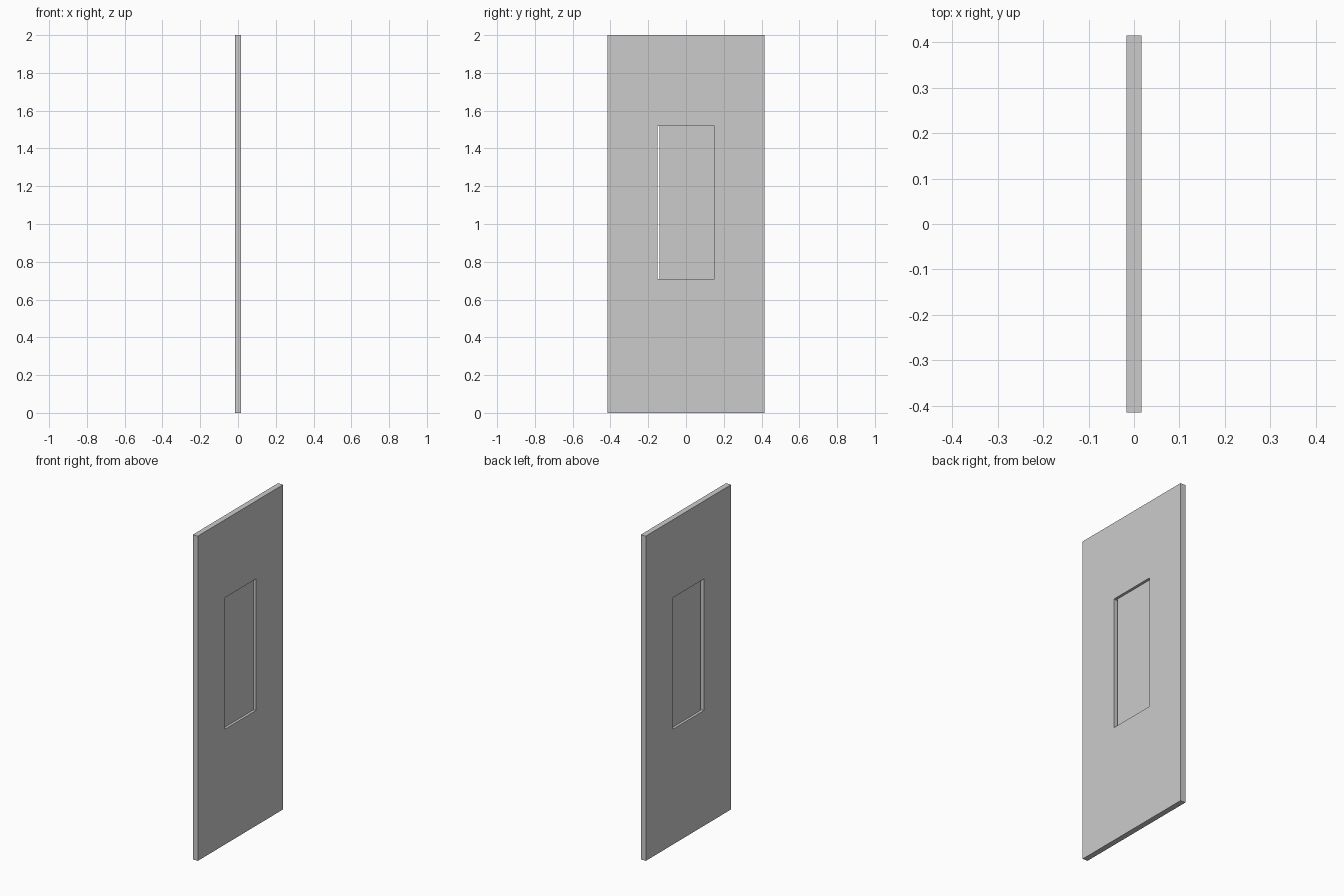
import bpy
import bmesh

if "Cube" in bpy.data.objects:
    bpy.data.objects.remove(bpy.data.objects["Cube"])

HALF_T = 0.017                       # half door thickness
OUTER = (-0.415, 0.415, 0.0, 2.0)    # y min, y max, z min, z max
OPENING = (-0.151, 0.151, 0.71, 1.52)
PANE = (-0.14, 0.151, 0.71, 1.52)    # narrow gap along one side


def rect(bm, bounds, x):
    y0, y1, z0, z1 = bounds
    return [bm.verts.new((x, y, z)) for y, z in ((y0, z0), (y1, z0), (y1, z1), (y0, z1))]


def finish(bm, name):
    bmesh.ops.recalc_face_normals(bm, faces=bm.faces[:])
    mesh = bpy.data.meshes.new(name)
    bm.to_mesh(mesh)
    bm.free()
    obj = bpy.data.objects.new(name, mesh)
    bpy.context.collection.objects.link(obj)
    return obj


# Door leaf: a flat slab with a rectangular window opening
bm = bmesh.new()
loops = [rect(bm, OUTER, -HALF_T), rect(bm, OUTER, HALF_T),
         rect(bm, OPENING, HALF_T), rect(bm, OPENING, -HALF_T)]
for k in range(4):
    a, b = loops[k], loops[(k + 1) % 4]
    for i in range(4):
        j = (i + 1) % 4
        bm.faces.new((a[i], a[j], b[j], b[i]))
finish(bm, "door_leaf")

# Thin window pane halfway through the opening
bm = bmesh.new()
back, front = rect(bm, PANE, -0.001), rect(bm, PANE, 0.001)
bm.faces.new(back)
bm.faces.new(front)
for i in range(4):
    j = (i + 1) % 4
    bm.faces.new((back[i], back[j], front[j], front[i]))
finish(bm, "window_pane")
